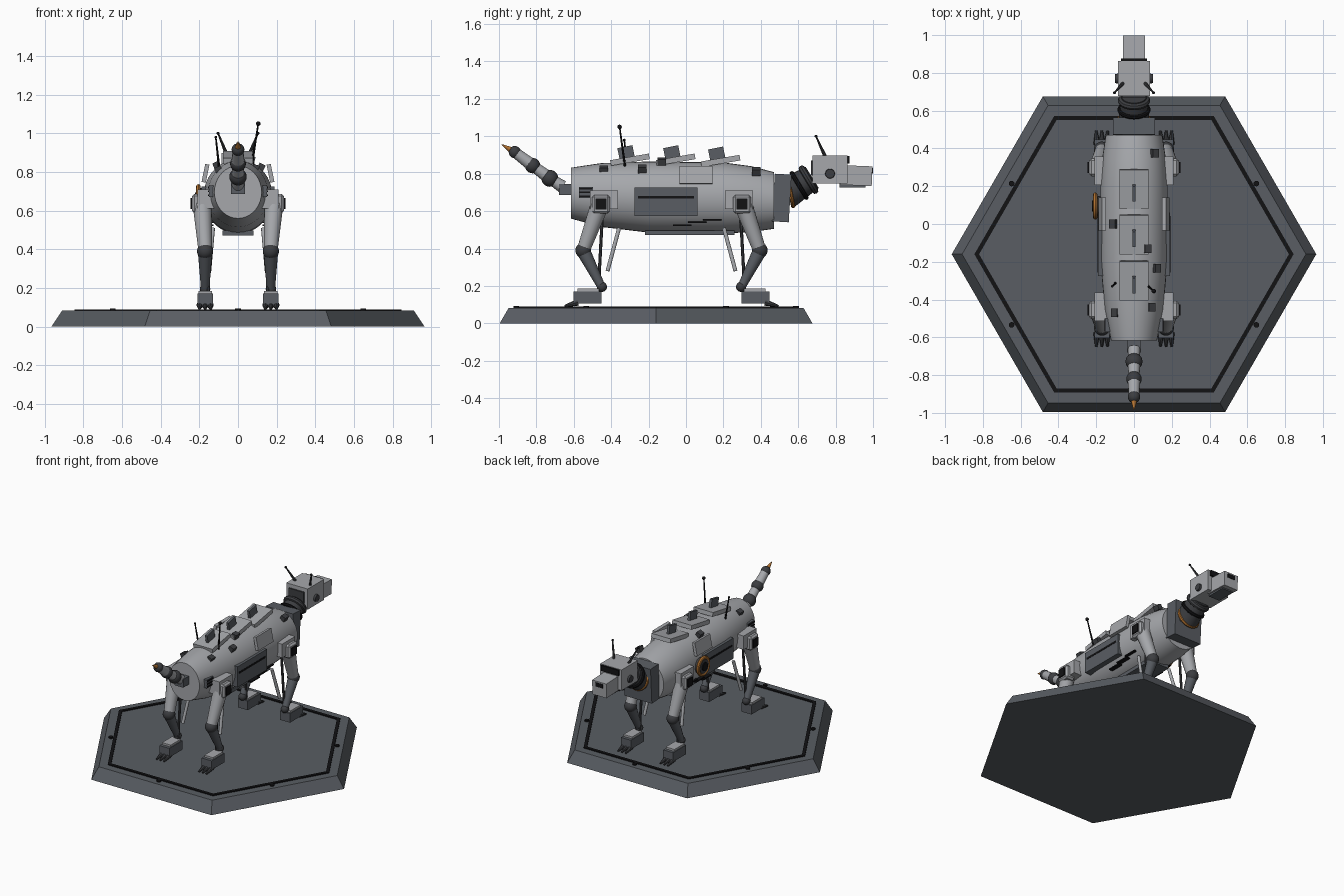
import bpy, bmesh, math
from mathutils import Vector

if "Cube" in bpy.data.objects:
    bpy.data.objects.remove(bpy.data.objects["Cube"])


def material(name, v):
    m = bpy.data.materials.new(name)
    m.diffuse_color = (*v, 1)
    m.use_nodes = True
    m.node_tree.nodes["Principled BSDF"].inputs["Base Color"].default_value = m.diffuse_color
    return m


LIGHT = material("light_grey", (0.38, 0.39, 0.41))
MID = material("mid_grey", (0.10, 0.11, 0.125))
DARK = material("dark_grey", (0.045, 0.047, 0.052))
BLACK = material("black", (0.006, 0.006, 0.007))
ORANGE = material("orange", (0.45, 0.17, 0.03))


def finish(o, name, mat, smooth=False):
    o.name = name
    o.data.materials.append(mat)
    if smooth:
        bpy.ops.object.shade_smooth_by_angle(angle=math.radians(40))
    return o


def box(name, c, s, mat, rot=(0, 0, 0), bevel=0.0):
    bpy.ops.mesh.primitive_cube_add(size=1, location=c, rotation=rot)
    o = bpy.context.object
    o.scale = s
    bpy.ops.object.transform_apply(location=False, rotation=False, scale=True)
    if bevel:
        b = o.modifiers.new("bevel", 'BEVEL')
        b.width, b.segments = bevel, 1
    return finish(o, name, mat)


def rod(name, p, q, r1, r2, mat, n=16):
    p, q = Vector(p), Vector(q)
    d = q - p
    bpy.ops.mesh.primitive_cone_add(vertices=n, radius1=r1, radius2=r2, depth=d.length,
                                    location=(p + q) / 2,
                                    rotation=d.to_track_quat('Z', 'Y').to_euler())
    return finish(bpy.context.object, name, mat, n > 8)


def ball(name, c, r, mat):
    bpy.ops.mesh.primitive_uv_sphere_add(segments=20, ring_count=12, radius=r, location=c)
    return finish(bpy.context.object, name, mat, True)


def ring(name, c, axis, R, r, mat):
    bpy.ops.mesh.primitive_torus_add(location=c, major_radius=R, minor_radius=r,
                                     major_segments=32, minor_segments=8,
                                     rotation=Vector(axis).to_track_quat('Z', 'Y').to_euler())
    return finish(bpy.context.object, name, mat, True)


def loft(name, sections, n, mat, closed=False, smooth=False):
    """Skin a list of vertex rings; closed joins the last ring to the first."""
    bm = bmesh.new()
    rings = [[bm.verts.new(p) for p in s] for s in sections]
    pairs = list(zip(rings, rings[1:])) + ([(rings[-1], rings[0])] if closed else [])
    for a, b in pairs:
        for i in range(n):
            j = (i + 1) % n
            bm.faces.new((a[i], a[j], b[j], b[i]))
    if not closed:
        bm.faces.new(rings[0])
        bm.faces.new(rings[-1])
    bmesh.ops.recalc_face_normals(bm, faces=bm.faces)
    me = bpy.data.meshes.new(name)
    bm.to_mesh(me)
    bm.free()
    o = bpy.data.objects.new(name, me)
    bpy.context.collection.objects.link(o)
    bpy.ops.object.select_all(action='DESELECT')
    bpy.context.view_layer.objects.active = o
    o.select_set(True)
    return finish(o, name, mat, smooth)


# Hexagonal plinth with inlaid ring and bolts
BY = -0.16


def hexagon(r, z):
    return [(r * math.cos(i * math.pi / 3), BY + r * math.sin(i * math.pi / 3), z) for i in range(6)]


loft("plinth", [hexagon(0.965, 0), hexagon(0.91, 0.083)], 6, MID)
loft("plinth_inlay", [hexagon(0.845, 0.08), hexagon(0.845, 0.09),
                      hexagon(0.82, 0.09), hexagon(0.82, 0.08)], 6, BLACK, closed=True)
for i in range(6):
    a = math.radians(30 + 60 * i)
    x, y = 0.748 * math.cos(a), BY + 0.748 * math.sin(a)
    rod("plinth_bolt", (x, y, 0.08), (x, y, 0.093), 0.015, 0.015, BLACK, 12)

# Torso: y, half width, bottom z, top z
profile = [(-0.616, .122, .56, .832), (-0.45, .155, .515, .857), (-0.2, .178, .485, .865),
           (0.2, .178, .48, .86), (0.35, .168, .488, .84), (0.47, .15, .505, .808)]
N = 36
loft("torso", [[(w * math.cos(2 * math.pi * i / N), y, (b + t) / 2 + (t - b) / 2 * math.sin(2 * math.pi * i / N))
                for i in range(N)] for y, w, b, t in profile], N, LIGHT, smooth=True)
box("belly_plate", (0, 0.02, 0.485), (0.16, 0.48, 0.025), MID)

# Flank panels, vents and hip mounts on both sides
for s in (-1, 1):
    box("flank_panel", (s * .165, -.107, .65), (.05, .335, .15), MID)
    box("flank_slot", (s * .187, -.107, .675), (.01, .30, .014), BLACK)
    box("shoulder_panel", (s * .168, .053, .793), (.022, .175, .095), LIGHT, (0, -s * .2, 0))
    box("vent_plate", (s * .135, -.535, .70), (.03, .075, .06), MID)
    for k in range(3):
        box("vent_slat", (s * .15, -.535, .68 + .02 * k), (.01, .07, .009), BLACK)
    for k in range(3):
        box("belly_slit", (s * .142, -.02 + .08 * k, .525 + .015 * k), (.03, .1, .008), BLACK)

# Round port on the left flank
rod("port_core", (-.15, .095, .665), (-.215, .095, .665), .055, .05, DARK, 24)
ring("port_ring", (-.205, .095, .665), (1, 0, 0), .06, .012, ORANGE)
rod("port_lens", (-.21, .095, .665), (-.222, .095, .665), .03, .03, BLACK, 20)

# Spine plates with fins
for y, z in ((.185, .868), (-.055, .875), (-.30, .875)):
    box("spine_plate", (0, y, z), (.155, .21, .03), LIGHT, (.17, 0, 0))
    box("spine_fin", (0, y - .02, z + .035), (.018, .082, .07), MID, (.2, 0, 0))

# Small fittings on the back
for x, y, z in ((.11, .375, .812), (-.11, 0, .835), (.07, -.13, .865),
                (.12, -.235, .825), (-.10, -.47, .81), (.09, -.44, .82)):
    box("back_fitting", (x, y, z), (.035, .045, .035), DARK, (0, x * 4, 0))

# Back antennas
for tip, base, r in (((.105, -.355, 1.05), (.07, -.325, .83), .012),
                     ((-.115, -.33, .98), (-.095, -.31, .80), .007)):
    rod("back_antenna", base, tip, .007, .004, BLACK, 8)
    ball("back_antenna_tip", tip, r, BLACK)

# Legs: front and rear pairs mirror each other about the middle of the body
MY = -0.0775
for s in (-1, 1):
    for f in (-1, 1):
        def P(x, d, z):
            return (s * x, MY + f * d, z)
        box("hip_mount", P(.165, .36, .66), (.09, .15, .10), LIGHT)
        box("hip_block", P(.20, .3775, .637), (.075, .095, .10), LIGHT, bevel=.012)
        box("hip_cap", P(.239, .3775, .637), (.012, .058, .058), BLACK)
        rod("upper_leg", P(.185, .385, .63), P(.17, .468, .40), .05, .036, LIGHT)
        ball("knee", P(.17, .472, .39), .042, DARK)
        rod("lower_leg", P(.17, .468, .38), P(.17, .377, .20), .037, .022, MID)
        ball("ankle", P(.17, .372, .195), .027, DARK)
        box("foot", P(.17, .45, .138), (.08, .15, .066), MID)
        box("foot_top", P(.17, .445, .174), (.07, .115, .022), LIGHT)
        for k in (-1, 0, 1):
            rod("claw", P(.17 + k * .027, .50, .112), P(.17 + k * .03, .572, .092), .018, .006, DARK, 8)
        rod("leg_cable", P(.145, .37, .57), P(.155, .392, .16), .009, .009, DARK, 8)
        rod("leg_damper", P(.13, .28, .51), P(.15, .342, .28), .011, .011, LIGHT, 10)

# Chest plate and neck
box("chest_plate", (0, .512, .67), (.22, .09, .255), MID, (-.06, 0, 0))
ring("neck_seal", (0, .557, .705), (0, 1, .2), .08, .011, ORANGE)
rod("neck", (0, .53, .69), (0, .675, .78), .085, .066, DARK, 24)
ring("neck_collar", (0, .655, .768), (0, 1, .6), .068, .018, DARK)
ring("neck_rib", (0, .605, .737), (0, 1, .6), .076, .012, BLACK)

# Head, muzzle, ears and head antennas
box("head", (0, .77, .823), (.172, .185, .15), LIGHT)
box("muzzle", (0, .91, .79), (.114, .17, .105), LIGHT, (-.04, 0, 0))
box("jaw", (0, .89, .737), (.09, .14, .02), MID)
box("nose", (0, .99, .815), (.06, .018, .03), BLACK)
box("brow", (0, .865, .875), (.14, .02, .04), BLACK)
box("head_rear_plate", (0, .675, .83), (.12, .015, .08), DARK)
for s in (-1, 1):
    rod("ear_disc", (s * .08, .77, .80), (s * .1, .77, .80), .027, .024, DARK, 20)
    rod("head_antenna", (s * .058, .745, .89), (s * .103, .695, 1.0), .010, .004, DARK, 8)
    ball("head_antenna_tip", (s * .103, .695, 1.0), .008, BLACK)

# Segmented tail
box("tail_mount", (0, -.645, .716), (.072, .07, .06), MID)
path = [(0, -.66, .73), (0, -.728, .775), (0, -.82, .843), (0, -.915, .915), (0, -.985, .956)]
for a, b in zip(path[:3], path[1:4]):
    rod("tail_link", a, b, .034, .028, LIGHT)
for c, r in zip(path[1:4], (.045, .041, .033)):
    ball("tail_joint", c, r, DARK)
rod("tail_tip", path[3], path[4], .022, .002, ORANGE, 12)
